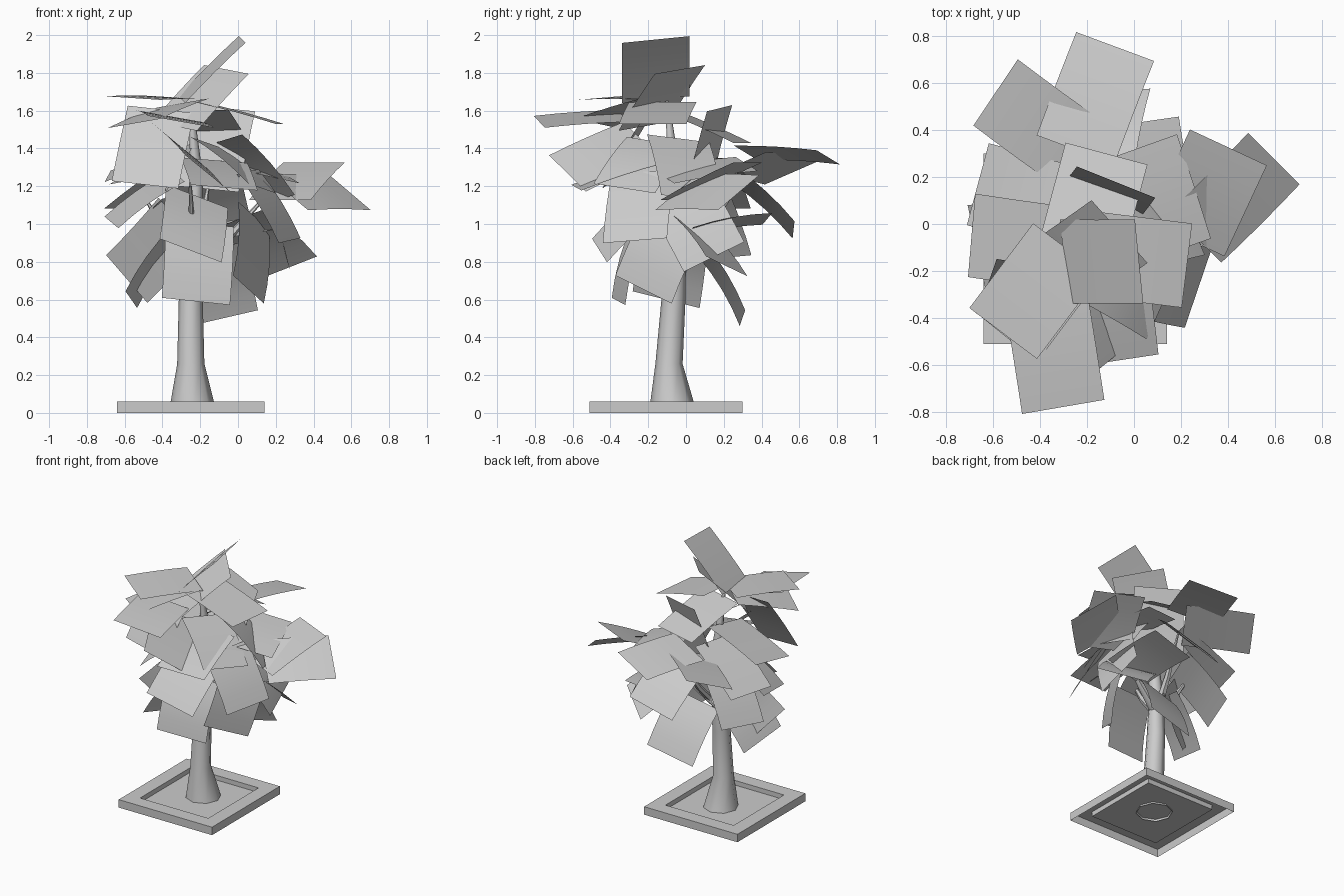
import bpy, bmesh, math
from mathutils import Matrix, Vector

cube = bpy.data.objects.get("Cube")
if cube:
    bpy.data.objects.remove(cube)

# One matte grey for everything
grey = bpy.data.materials.new("light_grey")
grey.use_nodes = True
colour = (0.6, 0.6, 0.6, 1)
grey.diffuse_color = colour
grey.node_tree.nodes["Principled BSDF"].inputs["Base Color"].default_value = colour


def finish(name, bm, smooth=False):
    """Turn a bmesh into a named, coloured object."""
    mesh = bpy.data.meshes.new(name)
    bm.to_mesh(mesh)
    bm.free()
    mesh.materials.append(grey)
    obj = bpy.data.objects.new(name, mesh)
    bpy.context.collection.objects.link(obj)
    if smooth:
        bpy.ops.object.select_all(action='DESELECT')
        obj.select_set(True)
        bpy.context.view_layer.objects.active = obj
        bpy.ops.object.shade_smooth_by_angle(angle=math.radians(50))
    return obj


def ring(bm, centre, radius, sides, turn):
    """Closed ring of vertices facing along a branch."""
    verts = []
    for i in range(sides):
        a = math.tau * i / sides
        offset = Vector((math.cos(a), math.sin(a), 0)) * radius
        verts.append(bm.verts.new(centre + turn @ offset))
    return verts


def square(bm, half_x, half_y, z):
    return [bm.verts.new((-0.25 + sx * half_x, -0.105 + sy * half_y, z))
            for sx, sy in ((-1, -1), (1, -1), (1, 1), (-1, 1))]


def join_rings(bm, low, high):
    n = len(low)
    for i in range(n):
        j = (i + 1) % n
        bm.faces.new((low[i], low[j], high[j], high[i]))


def limb(name, path, sides):
    """Tapered tube along (x, y, z, radius) points, first ring level."""
    bm = bmesh.new()
    points = [Vector(p[:3]) for p in path]
    up = Vector((0, 0, 1))
    rings = []
    for i, p in enumerate(points):
        along = points[min(i + 1, len(points) - 1)] - points[i - 1] if i else up
        rings.append(ring(bm, p, path[i][3], sides, up.rotation_difference(along)))
    for low, high in zip(rings, rings[1:]):
        join_rings(bm, low, high)
    finish(name, bm, True)


# Planter: open-bottomed frame around a sunken bed
bm = bmesh.new()
loops = [square(bm, hx, hy, z) for hx, hy, z in
         ((0.39, 0.405, 0), (0.39, 0.405, 0.06), (0.285, 0.3, 0.06), (0.285, 0.3, 0.025))]
for low, high in zip(loops, loops[1:]):
    join_rings(bm, low, high)
bm.faces.new(loops[-1])
finish("planter", bm)

# Trunk, poking just through the bed, and branches
limb("trunk", [(-0.24, -0.07, 0.01, 0.125), (-0.25, -0.09, 0.26, 0.072),
               (-0.25, -0.065, 0.62, 0.063), (-0.24, -0.05, 0.9, 0.05),
               (-0.22, -0.06, 1.25, 0.035), (-0.25, -0.1, 1.65, 0.01)], 8)
FORK = (-0.24, -0.05, 0.78, 0.035)
tips = {"left": (0.15, 0.05, 1.15), "front": (-0.25, -0.35, 1.2),
        "right": (-0.5, 0.0, 1.15), "back": (-0.15, 0.3, 1.25)}
for side, tip in tips.items():
    middle = Vector(FORK[:3]).lerp(Vector(tip), 0.5) - Vector((0, 0, 0.03))
    limb(side + "_branch", [FORK, (*middle, 0.022), (*tip, 0.006)], 6)


def leaf_layer(name, length, width, bend, cards):
    """Bent rectangular cards: x, y, z, heading, pitch and roll in degrees."""
    bm = bmesh.new()
    for x, y, z, heading, pitch, roll in cards:
        place = (Matrix.Translation((x, y, z))
                 @ Matrix.Rotation(math.radians(heading), 4, 'Z')
                 @ Matrix.Rotation(math.radians(-pitch), 4, 'Y')
                 @ Matrix.Rotation(math.radians(roll), 4, 'X'))
        made = bmesh.ops.create_grid(bm, x_segments=4, y_segments=1, size=0.5)
        for v in made["verts"]:
            u = v.co.x
            v.co = place @ Vector((u * length, v.co.y * width, bend * (0.08 - u * u)))
    finish(name, bm, True)


# Foliage from top to bottom
leaf_layer("crown_leaves", 0.45, 0.36, 0.02, [
    (-0.14, -0.16, 1.82, 0, 45, 8),
    (-0.2, -0.13, 1.67, 35, 42, 10),
    (-0.42, -0.285, 1.67, -127, 0, -3),
    (-0.42, -0.3, 1.59, -127, -14, 8),
    (0.01, -0.15, 1.59, -7, -15, 0),
    (-0.335, -0.555, 1.56, -81, -4, -10),
    (-0.12, 0.12, 1.4, 232, -72, -17),
    (-0.17, 0.1, 1.52, 75, -23, 0),
])
leaf_layer("spreading_leaves", 0.47, 0.36, 0.03, [
    (-0.165, 0.535, 1.37, 69, -3, -12),
    (-0.4, 0.42, 1.3, 144, -6, -20),
    (0.31, 0.13, 1.23, 65, 25, 0),
    (0.43, 0.11, 1.17, 45, 0, 31),
    (0.09, 0.1, 1.29, 108, 8, 12),
    (-0.1, -0.36, 1.27, -83, -18, -5),
    (-0.45, -0.3, 1.41, -110, -58, -12),
    (-0.25, -0.43, 1.36, -65, -22, -35),
    (-0.48, 0.12, 1.22, 165, -35, 0),
    (-0.47, -0.08, 1.33, 172, -18, -10),
])
leaf_layer("middle_leaves", 0.43, 0.36, 0.06, [
    (-0.14, 0.42, 1.12, 78, -42, -20),
    (0.2, 0.05, 1.01, 57, -57, 54),
    (0.17, -0.25, 1.1, -12, -58, 8),
    (0.1, 0.0, 1.3, 15, -48, -10),
    (-0.02, -0.24, 1.32, -30, -35, -10),
    (-0.23, -0.305, 1.01, -96, -42, -28),
    (-0.445, -0.065, 0.86, 204, -45, -95),
    (-0.5, -0.08, 1.14, -175, -35, -12),
    (-0.48, 0.12, 0.99, 155, -50, -8),
    (0.05, 0.22, 1.0, 100, 10, -10),
    (0.15, 0.115, 0.91, 38, -36, -21),
])
leaf_layer("lower_leaves", 0.43, 0.37, 0.07, [
    (-0.21, -0.31, 0.8, -100, -74, -22),
    (0.08, -0.14, 0.85, -99, -65, -72),
    (-0.11, 0.2, 0.69, 73, -58, -25),
    (-0.45, -0.08, 0.78, 190, -54, 24),
])
